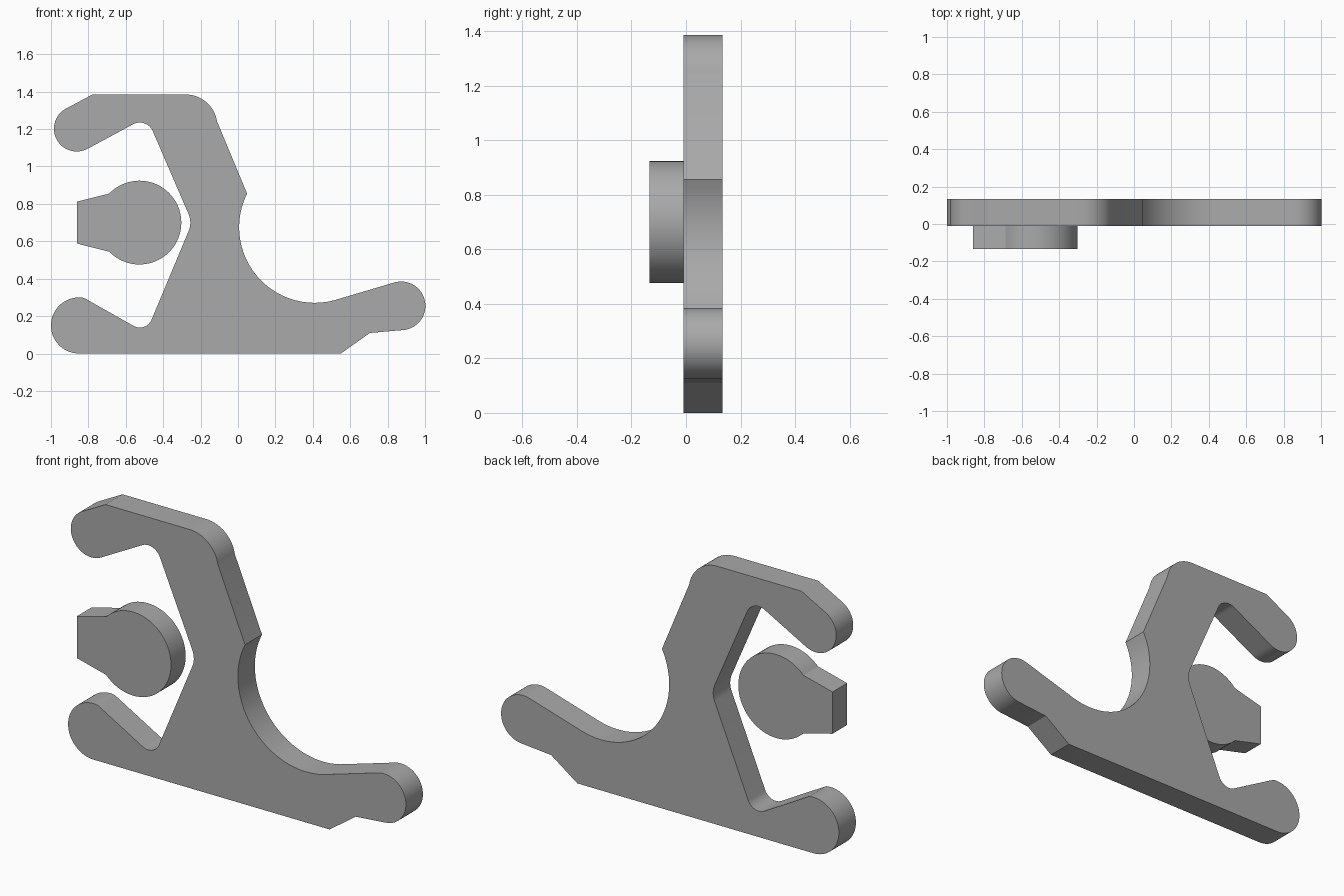
import bpy, bmesh
from math import cos, sin, radians

cube = bpy.data.objects.get("Cube")
if cube:
    bpy.data.objects.remove(cube, do_unlink=True)

grey = bpy.data.materials.new("mid grey")
grey.use_nodes = True
colour = (0.4, 0.4, 0.4, 1)
grey.diffuse_color = colour
grey.node_tree.nodes["Principled BSDF"].inputs["Base Color"].default_value = colour


def arc(cx, cz, r, start, end, step=5):
    """Points along a circular arc, angles in degrees."""
    n = max(2, round(abs(end - start) / step))
    angles = [radians(start + (end - start) * i / n) for i in range(n + 1)]
    return [(cx + r * cos(a), cz + r * sin(a)) for a in angles]


def plate(name, outline, front, back):
    """Extrude an outline in the XZ plane from front to back."""
    bm = bmesh.new()
    face = bm.faces.new([bm.verts.new((x, front, z)) for x, z in outline])
    out = bmesh.ops.extrude_face_region(bm, geom=[face])
    moved = [g for g in out["geom"] if isinstance(g, bmesh.types.BMVert)]
    bmesh.ops.translate(bm, verts=moved, vec=(0, back - front, 0))
    bmesh.ops.recalc_face_normals(bm, faces=bm.faces)
    mesh = bpy.data.meshes.new(name)
    bm.to_mesh(mesh)
    bm.free()
    mesh.materials.append(grey)
    obj = bpy.data.objects.new(name, mesh)
    bpy.context.collection.objects.link(obj)
    bpy.ops.object.select_all(action="DESELECT")
    obj.select_set(True)
    bpy.context.view_layer.objects.active = obj
    bpy.ops.object.shade_smooth_by_angle(angle=radians(12))
    return obj


# Hooked bracket, outlined anticlockwise from the bottom edge
bracket = [(0.55, 0), (0.705, 0.11)]
bracket += arc(0.872, 0.255, 0.13, -86, 105)         # tip of the long foot
bracket += arc(0.41, 0.675, 0.404, 285, 153.5)       # big concave sweep
bracket += arc(-0.28, 1.215, 0.17, 9, 90)            # rounded shoulder
bracket += [(-0.778, 1.385)]
bracket += arc(-0.862, 1.202, 0.122, 115, 298)       # upper finger tip
bracket += arc(-0.525, 1.16, 0.075, 118, 22)         # upper inner fillet
bracket += arc(-0.37, 0.70, 0.115, 22, -23)          # waist behind the plug
bracket += arc(-0.525, 0.207, 0.068, -23, -118)      # lower inner fillet
bracket += arc(-0.85, 0.15, 0.15, 80, 270)           # lower finger tip
plate("bracket", bracket, -0.01, 0.134)

# Round plug with a tapered tail, set in front of the bracket
plug = arc(-0.527, 0.70, 0.224, -136, 136)
plug += [(-0.861, 0.812), (-0.861, 0.588)]
plate("plug", plug, -0.134, -0.01)
